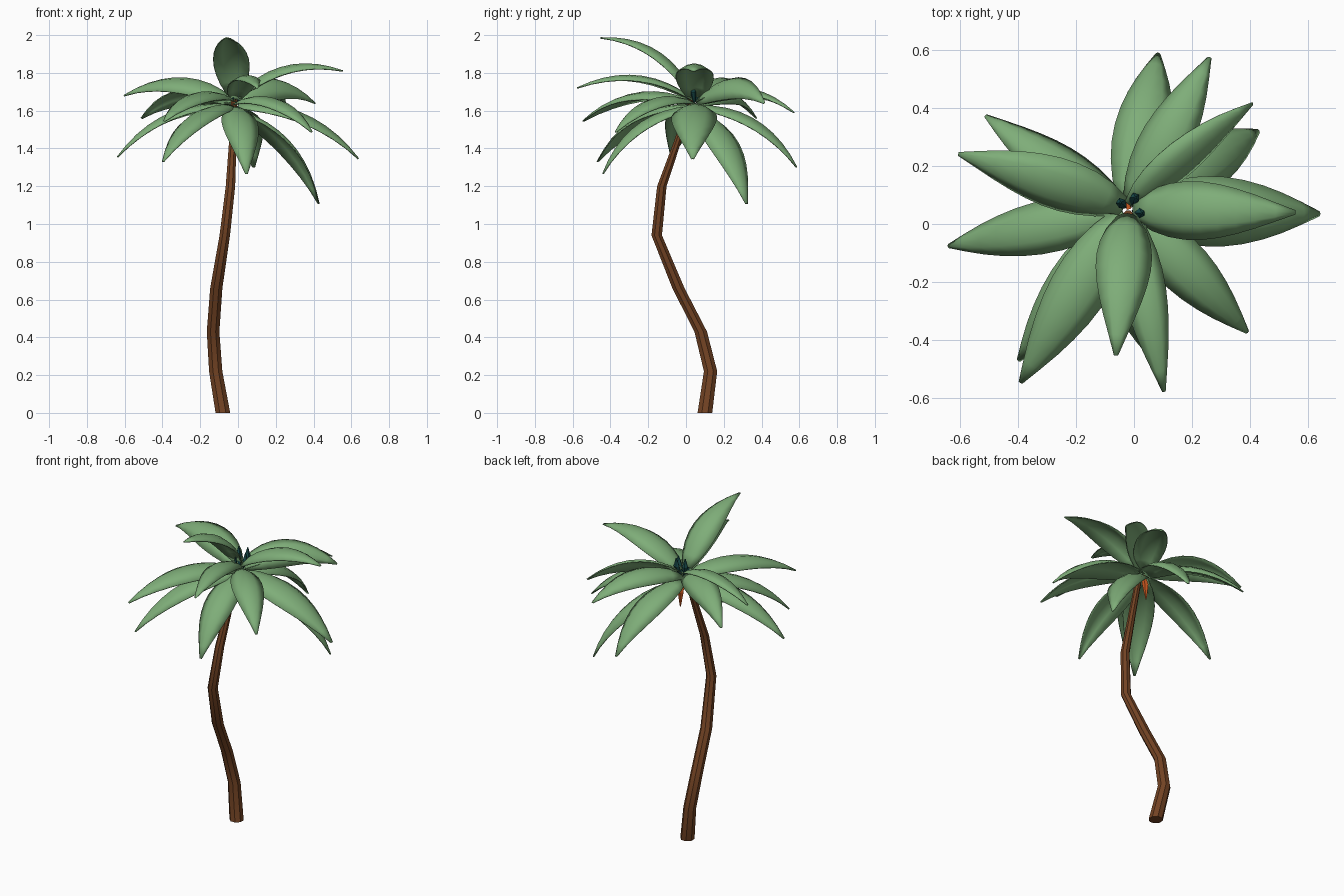
import bpy, bmesh, math
from mathutils import Vector, Matrix

if "Cube" in bpy.data.objects:
    bpy.data.objects.remove(bpy.data.objects["Cube"])


def material(name, rgb):
    m = bpy.data.materials.new(name)
    m.diffuse_color = (*rgb, 1)
    m.use_nodes = True
    m.node_tree.nodes["Principled BSDF"].inputs["Base Color"].default_value = m.diffuse_color
    return m


LEAF = material("leaf green", (0.21, 0.42, 0.19))
BARK = material("bark brown", (0.17, 0.056, 0.017))
BUD = material("dark teal", (0.010, 0.075, 0.075))
POD = material("pod orange", (0.60, 0.10, 0.015))


def finish(name, bm, mat, angle=None):
    bmesh.ops.recalc_face_normals(bm, faces=bm.faces)
    me = bpy.data.meshes.new(name)
    bm.to_mesh(me)
    bm.free()
    me.materials.append(mat)
    ob = bpy.data.objects.new(name, me)
    bpy.context.collection.objects.link(ob)
    if angle:
        bpy.ops.object.select_all(action='DESELECT')
        ob.select_set(True)
        bpy.context.view_layer.objects.active = ob
        bpy.ops.object.shade_smooth_by_angle(angle=math.radians(angle))
    return ob


def tube(name, path, sides, mat, angle=None):
    """Horizontal rings (x, y, z, radius) joined into a capped tube."""
    bm = bmesh.new()
    rings = []
    for x, y, z, r in path:
        rings.append([bm.verts.new((x + r * math.cos(2 * math.pi * (i + 0.5) / sides),
                                    y + r * math.sin(2 * math.pi * (i + 0.5) / sides), z))
                      for i in range(sides)])
    for a, b in zip(rings, rings[1:]):
        for i in range(sides):
            j = (i + 1) % sides
            bm.faces.new((a[i], a[j], b[j], b[i]))
    bm.faces.new(rings[0][::-1])
    bm.faces.new(rings[-1])
    return finish(name, bm, mat, angle)


# Crooked trunk
tube("trunk", [(-0.08, 0.10, 0, 0.042), (-0.118, 0.13, 0.22, 0.038),
               (-0.132, 0.078, 0.43, 0.036), (-0.115, -0.04, 0.66, 0.035),
               (-0.07, -0.155, 0.94, 0.030), (-0.04, -0.128, 1.20, 0.027),
               (-0.027, -0.04, 1.45, 0.021), (-0.02, 0.03, 1.66, 0.018)], 8, BARK, 40)

CROWN = Vector((-0.02, 0.05, 0))
STEPS, ACROSS = 9, 4


def frond(name, x, y, z, roll=0, width=0.2, bulge=0.085):
    """Arched leaf from the crown to the tip (x, y, z)."""
    tip = Vector((x, y, z))
    base = CROWN + Vector((0, 0, 1.64 + 0.1 * (z - 1.5)))
    out = Vector((x - base.x, y - base.y, 0)).normalized()
    base += out * 0.02
    chord = tip - base
    right = out.cross(Vector((0, 0, 1)))
    up = right.cross(chord).normalized()
    ctrl = (base + tip) / 2 + up * 2 * bulge
    bm = bmesh.new()
    rows = []
    for s in range(STEPS + 1):
        t = s / STEPS
        p = base * (1 - t) ** 2 + ctrl * 2 * t * (1 - t) + tip * t * t
        tan = ((ctrl - base) * (1 - t) + (tip - ctrl) * t).normalized()
        rot = Matrix.Rotation(math.radians(roll), 3, tan)
        side = rot @ right
        nor = side.cross(tan)
        w = width / 2 * max(0.06, math.sin(math.pi * min(1, 0.06 + 0.94 * t) ** 0.8) ** 0.85
                            if t < 1 else 0)
        row = []
        for k in range(ACROSS + 1):
            q = 2 * k / ACROSS - 1
            row.append(bm.verts.new(p + side * w * q + nor * w * (0.14 - 0.42 * q * q)))
        rows.append(row)
    for a, b in zip(rows, rows[1:]):
        for k in range(ACROSS):
            bm.faces.new((a[k], a[k + 1], b[k + 1], b[k]))
    ob = finish(name, bm, LEAF, 60)
    mod = ob.modifiers.new("thickness", 'SOLIDIFY')
    mod.thickness = 0.006
    mod.offset = 0


# Fronds: tip position, roll, width
FRONDS = [
    (0.083, 0.586, 1.30, 0, 0.20), (0.26, 0.572, 1.59, -10, 0.18),
    (0.407, 0.414, 1.64, 45, 0.17), (0.428, 0.32, 1.107, 0, 0.20),
    (0.555, 0.04, 1.81, 0, 0.20), (0.638, 0.035, 1.345, 0, 0.24),
    (0.39, -0.372, 1.487, 0, 0.18), (0.103, -0.576, 1.72, 0, 0.15),
    (-0.062, -0.452, 1.985, 0, 0.19), (-0.39, -0.545, 1.545, 0, 0.20),
    (-0.397, -0.469, 1.33, 0, 0.18), (-0.638, -0.076, 1.355, 5, 0.18),
    (-0.603, 0.241, 1.68, -22, 0.19), (-0.51, 0.372, 1.56, 25, 0.17),
    (0.045, -0.44, 1.265, 0, 0.19)]
for i, (x, y, z, roll, w) in enumerate(FRONDS):
    frond(f"frond_{i + 1}", x, y, z, roll, w)

# Dark buds standing in the crown, leaning outward
for i, (x, y, h) in enumerate([(-0.045, 0.072, 1.76), (0.003, 0.09, 1.76),
                               (0.024, 0.038, 1.75), (-0.03, 0.02, 1.72)]):
    c = Vector((x, y, 0)).lerp(CROWN, 0.6)
    r = 0.018 if i < 3 else 0.01
    tube(f"bud_{i + 1}", [(c.x, c.y, 1.64, 0.006), (x, y, h - 0.05, r),
                          (x + 0.1 * (x - c.x), y + 0.1 * (y - c.y), h, 0.003)], 5, BUD)

# Orange pod hanging behind the trunk top
tube("hanging_pod", [(-0.02, 0.085, 1.455, 0.003), (-0.02, 0.08, 1.55, 0.019),
                     (-0.02, 0.06, 1.63, 0.012)], 5, POD)
